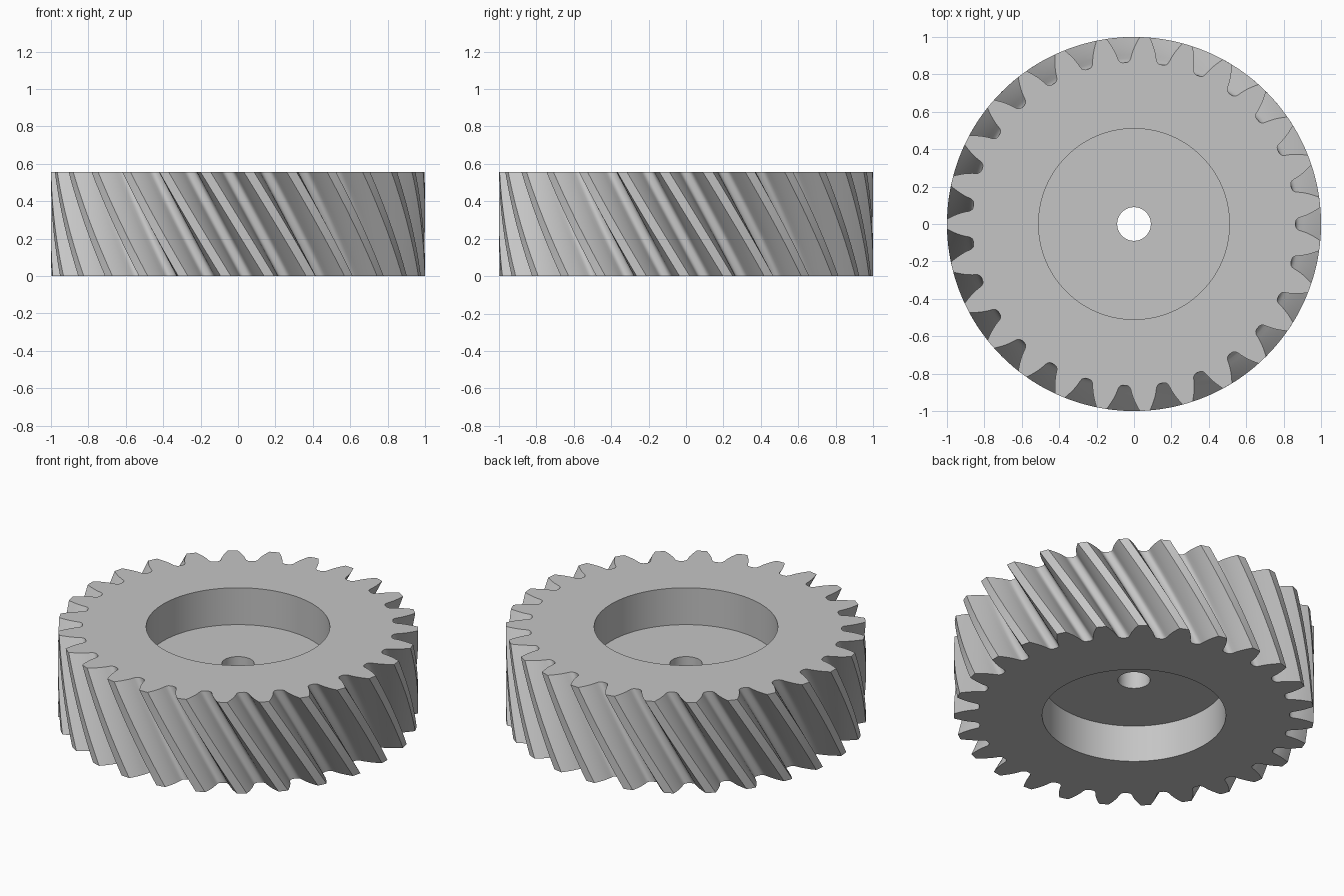
import bpy, bmesh, math

cube = bpy.data.objects.get("Cube")
if cube:
    bpy.data.objects.remove(cube, do_unlink=True)

TEETH, HEIGHT, LAYERS = 27, 0.557, 14
HELIX = math.radians(30)
TIP_R, PITCH_R = 1.0, 0.94
RECESS_R, RECESS_DEPTH, BORE_R = 0.51, 0.226, 0.09
TWIST = HEIGHT * math.tan(HELIX) / PITCH_R
PRESSURE = math.atan(math.tan(math.radians(20)) / math.cos(HELIX))
BASE_R = PITCH_R * math.cos(PRESSURE)


def involute(a):
    return math.tan(a) - a


def gap_half_angle(r):
    """Half the angular width of a tooth gap at radius r."""
    return math.pi / TEETH / 2 - involute(PRESSURE) + involute(math.acos(BASE_R / r))


# Half a tooth gap as (angle, radius): rounded root, involute flank, tip land
half = [(0.012, 0.864), (0.025, 0.868), (0.034, 0.876)]
for i in range(7):
    r = 0.887 + (TIP_R - 0.887) * i / 6
    half.append((gap_half_angle(r), r))
gap = [(-a, r) for a, r in reversed(half)] + half + [(math.pi / TEETH, TIP_R)]
outline = [(a + 2 * math.pi * k / TEETH, r) for k in range(TEETH) for a, r in gap]


def ring(bm, z, turn, radius=None):
    """One closed loop, following the tooth outline or a plain circle."""
    return [bm.verts.new(((radius or r) * math.cos(a + turn),
                          (radius or r) * math.sin(a + turn), z))
            for a, r in outline]


bm = bmesh.new()
# Helical teeth, from the top face down
rings = [ring(bm, HEIGHT * (1 - i / LAYERS), TWIST * i / LAYERS)
         for i in range(LAYERS + 1)]
# Lower recess, bore through the web, upper recess
low, high = RECESS_DEPTH, HEIGHT - RECESS_DEPTH
rings += [ring(bm, 0, TWIST, RECESS_R), ring(bm, low, TWIST, RECESS_R),
          ring(bm, low, 0, BORE_R), ring(bm, high, 0, BORE_R),
          ring(bm, high, 0, RECESS_R), ring(bm, HEIGHT, 0, RECESS_R)]

# Skin the loops into one closed body
for a, b in zip(rings, rings[1:] + rings[:1]):
    for i in range(len(a)):
        j = (i + 1) % len(a)
        bm.faces.new((a[i], b[i], b[j], a[j]))
bmesh.ops.recalc_face_normals(bm, faces=bm.faces[:])

mesh = bpy.data.meshes.new("helical_gear")
bm.to_mesh(mesh)
bm.free()
gear = bpy.data.objects.new("helical_gear", mesh)
bpy.context.collection.objects.link(gear)

# Plain grey metal
grey = bpy.data.materials.new("light_grey")
grey.use_nodes = True
colour = (0.56, 0.56, 0.56, 1)
grey.diffuse_color = colour
grey.node_tree.nodes["Principled BSDF"].inputs["Base Color"].default_value = colour
mesh.materials.append(grey)

# Smooth flanks, crisp edges
bpy.ops.object.select_all(action='DESELECT')
gear.select_set(True)
bpy.context.view_layer.objects.active = gear
bpy.ops.object.shade_smooth_by_angle(angle=math.radians(35))
